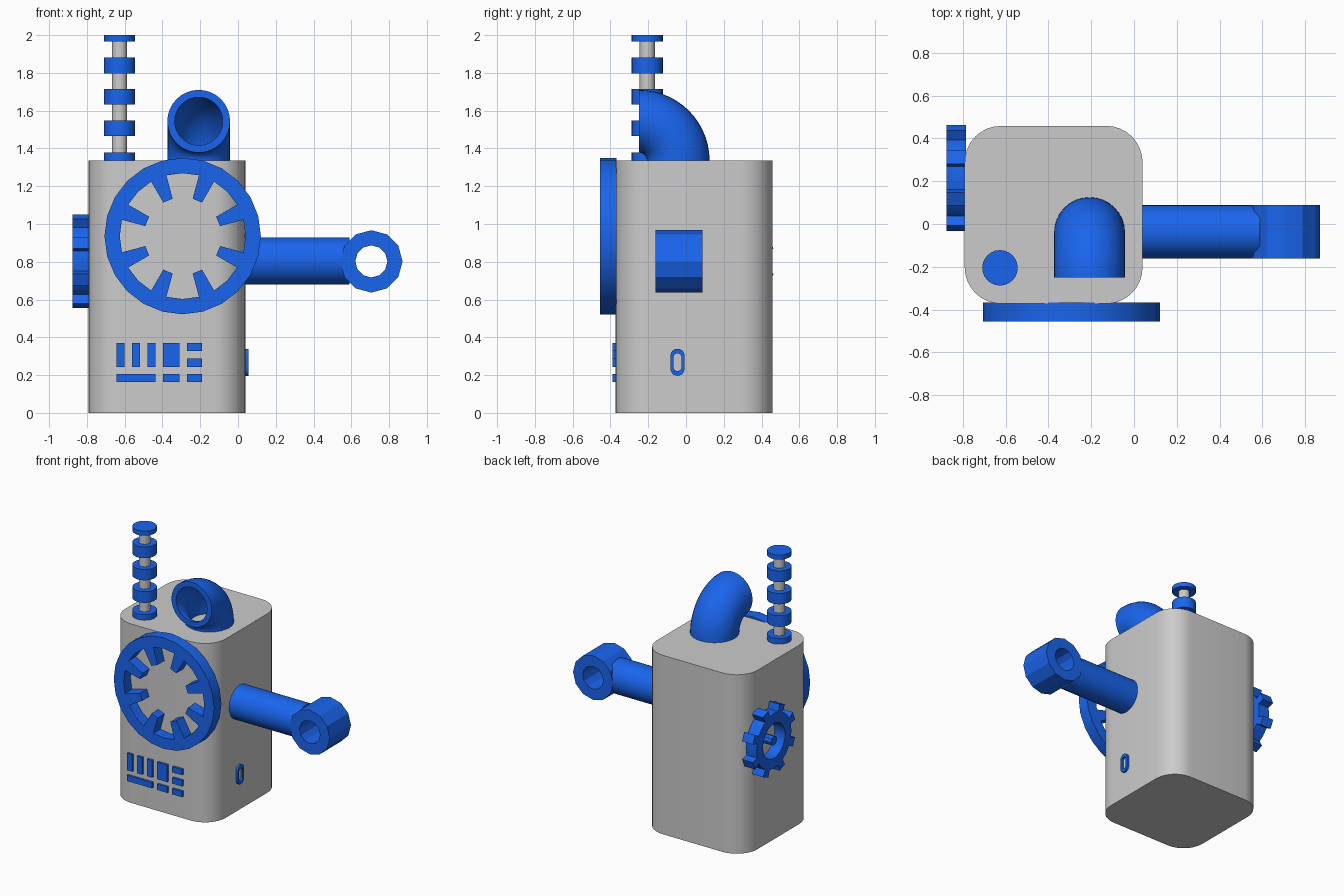
import bpy, bmesh
from math import sin, cos, pi, radians
from mathutils import Vector as V

if "Cube" in bpy.data.objects:
    bpy.data.objects.remove(bpy.data.objects["Cube"])

blue = bpy.data.materials.new("blue")
blue.diffuse_color = (0.01, 0.13, 0.85, 1)
blue.use_nodes = True
blue.node_tree.nodes["Principled BSDF"].inputs["Base Color"].default_value = blue.diffuse_color
X, Y, Z = V((1, 0, 0)), V((0, 1, 0)), V((0, 0, 1))


def build(name, verts, faces, mat=blue, angle=28):
    """Make an object, smooth below the given edge angle."""
    me = bpy.data.meshes.new(name)
    me.from_pydata(verts, [], faces)
    bm = bmesh.new()
    bm.from_mesh(me)
    bmesh.ops.recalc_face_normals(bm, faces=bm.faces)
    bm.to_mesh(me)
    bm.free()
    me.shade_smooth()
    me.set_sharp_from_angle(angle=radians(angle))
    if mat:
        me.materials.append(mat)
    ob = bpy.data.objects.new(name, me)
    bpy.context.collection.objects.link(ob)
    return ob


def plate(name, cells, origin, u, v, depth, mat=blue):
    """Thicken a set of adjoining flat 2D cells into a solid."""
    index, loops, edges = {}, [], {}
    for cell in cells:
        loop = [index.setdefault((round(a, 5), round(b, 5)), len(index)) for a, b in cell]
        loops.append(loop)
        for a, b in zip(loop, loop[1:] + loop[:1]):
            edges.setdefault(frozenset((a, b)), []).append((a, b))
    n = len(index)
    front = [V(origin) + u * a + v * b for a, b in index]
    faces = loops + [[i + n for i in reversed(l)] for l in loops]
    for pairs in edges.values():
        if len(pairs) == 1:
            a, b = pairs[0]
            faces.append([b, a, a + n, b + n])
    return build(name, front + [p + depth for p in front], faces, mat)


def polar(r, a):
    return (r * cos(a), r * sin(a))


def circle(r, n):
    return [polar(r, 2 * pi * i / n) for i in range(n)]


def ring(outer, inner):
    """Quads between two loops of equal length."""
    n = len(outer)
    return [[outer[i], outer[(i + 1) % n], inner[(i + 1) % n], inner[i]] for i in range(n)]


def teeth(r_out, r_in):
    """Eight radial wedges, each one of 24 segments wide."""
    s = pi / 12
    return [[polar(r_out, i * s), polar(r_out, (i + 1) * s),
             polar(r_in, (i + 1) * s), polar(r_in, i * s)] for i in range(1, 24, 3)]


def rounded(w, h, r, n):
    """Rounded rectangle with n segments per corner."""
    pts = []
    for k, (sx, sy) in enumerate([(1, 1), (-1, 1), (-1, -1), (1, -1)]):
        for i in range(n + 1):
            x, y = polar(r, pi / 2 * (k + i / n))
            pts.append((sx * (w / 2 - r) + x, sy * (h / 2 - r) + y))
    return pts


# Body
plate("body", [rounded(0.832, 0.832, 0.17, 8)], (-0.376, 0.043, 0), X, Y, Z * 1.335, None)

# Antenna rod and discs
base = V((-0.627, -0.205, 0))
plate("antenna_rod", [circle(0.04, 24)], base + Z * 1.33, X, Y, Z * 0.65, None)
for i, (lo, hi) in enumerate([(1.32, 1.378), (1.465, 1.548), (1.633, 1.714),
                              (1.798, 1.882), (1.966, 2.0)]):
    plate(f"antenna_disc_{i + 1}", [circle(0.083, 24)], base + Z * lo, X, Y, Z * (hi - lo))

# Hollow elbow pipe: outer wall up to the mouth, inner wall back down
steps, sides = 14, 32
bends = [pi / 2 * i / steps for i in range(steps + 1)]
rows = [(a, 0.166) for a in bends] + [(a, 0.127) for a in reversed(bends)]
verts = []
for a, r in rows:
    out = Y * cos(a) + Z * sin(a)
    centre = V((-0.208, -0.25, 1.335)) + out * 0.209
    verts += [centre + X * p + out * q for p, q in circle(r, sides)]
faces = [[k * sides + j, k * sides + (j + 1) % sides,
          (k + 1) * sides + (j + 1) % sides, (k + 1) * sides + j]
         for k in range(len(rows) - 1) for j in range(sides)]
build("elbow_pipe", verts, faces)

# Front dial ring with inward teeth
plate("front_dial", ring(circle(0.414, 24), circle(0.333, 24)) + teeth(0.333, 0.205),
      (-0.293, -0.455, 0.936), X, Z, Y * 0.087)

# Side gear with outward teeth and hub
gear_at = V((-0.877, 0.215, 0.803))
plate("side_gear", ring(circle(0.205, 24), circle(0.13, 24)) + teeth(0.257, 0.205),
      gear_at, Y, Z, X * 0.09)
plate("side_gear_hub", [circle(0.035, 8)], gear_at, Y, Z, X * 0.09)

# Arm and its end ring
plate("arm", [circle(0.125, 32)], (0.03, -0.037, 0.804), Y, Z, X * 0.56)
plate("arm_end_ring", ring(circle(0.165, 12), circle(0.085, 12)),
      (0.706, -0.162, 0.802), X, Z, Y * 0.25)

# Slot surround on the right side
plate("side_slot", ring(rounded(0.074, 0.143, 0.0365, 6), rounded(0.042, 0.094, 0.0205, 6)),
      (0.03, -0.045, 0.268), Y, Z, X * 0.026)

# Front panel blocks: x range, z range
top, low = (0.244, 0.371), (0.164, 0.207)
blocks = [((-0.644, -0.602), top), ((-0.562, -0.520), top), ((-0.480, -0.438), top),
          ((-0.396, -0.311), top), ((-0.644, -0.438), low), ((-0.396, -0.311), low),
          ((-0.270, -0.190), low), ((-0.270, -0.190), (0.244, 0.289)),
          ((-0.270, -0.190), (0.328, 0.371))]
for i, ((x0, x1), (z0, z1)) in enumerate(blocks):
    plate(f"panel_block_{i + 1}", [[(x0, z0), (x1, z0), (x1, z1), (x0, z1)]],
          (0, -0.39, 0), X, Z, Y * 0.03)
